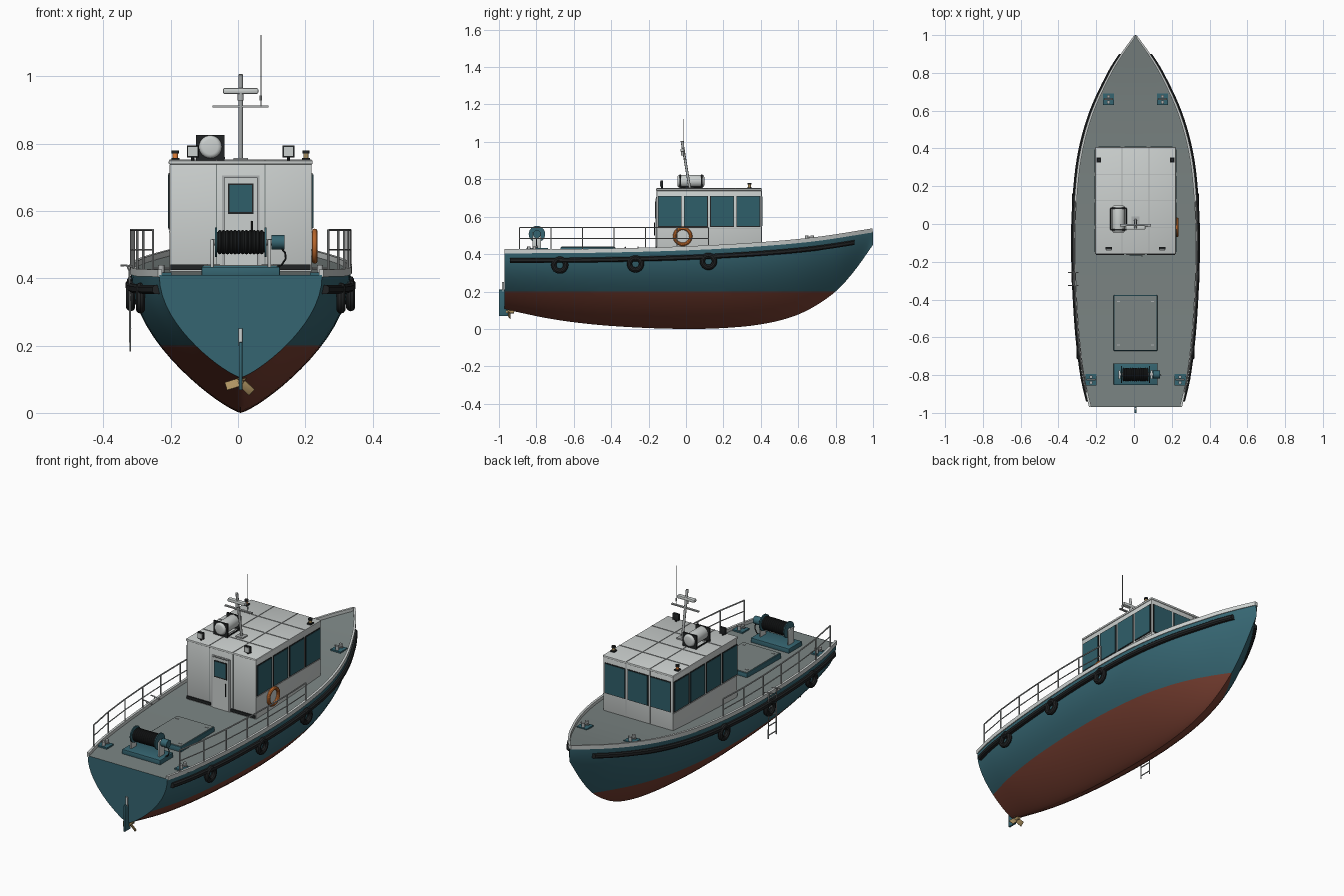
import bpy, bmesh, math
from mathutils import Vector, Matrix

if "Cube" in bpy.data.objects:
    bpy.data.objects.remove(bpy.data.objects["Cube"])

def material(name, rgb):
    m = bpy.data.materials.new(name)
    m.diffuse_color = (*rgb, 1)
    m.use_nodes = True
    m.node_tree.nodes["Principled BSDF"].inputs["Base Color"].default_value = m.diffuse_color
    return m

TEAL = material("teal paint", (.036, .13, .165))
RED = material("bottom red", (.19, .05, .031))
DECK = material("deck grey", (.2, .235, .23))
WHITE = material("cabin white", (.6, .63, .62))
BLACK = material("black rubber", (.015, .017, .018))
GLASS = material("window glass", (.028, .112, .142))
METAL = material("pale metal", (.42, .44, .44))
ORANGE = material("safety orange", (.8, .22, .04))
GOLD = material("propeller bronze", (.42, .29, .12))

# ---------- helpers ----------
def finish(bm, name, *mats, angle=.6):
    me = bpy.data.meshes.new(name)
    bmesh.ops.recalc_face_normals(bm, faces=bm.faces)
    bm.to_mesh(me)
    bm.free()
    for m in mats:
        me.materials.append(m)
    me.shade_smooth()
    me.set_sharp_from_angle(angle=angle)
    ob = bpy.data.objects.new(name, me)
    bpy.context.collection.objects.link(ob)
    return ob

def box(name, lo, hi, mat, bevel=0):
    lo, hi = Vector(lo), Vector(hi)
    lo, hi = Vector(map(min, lo, hi)), Vector(map(max, lo, hi))
    bm = bmesh.new()
    bmesh.ops.create_cube(bm, size=1, matrix=Matrix.Translation((lo + hi) / 2) @ Matrix.Diagonal((*(hi - lo), 1)))
    if bevel:
        bmesh.ops.bevel(bm, geom=bm.edges[:], offset=bevel, segments=2, affect='EDGES', profile=.5)
    return finish(bm, name, mat)

def rod(name, a, b, r, mat, n=12, bevel=0):
    a, b = Vector(a), Vector(b)
    bm = bmesh.new()
    M = Matrix.Translation((a + b) / 2) @ (b - a).to_track_quat('Z', 'Y').to_matrix().to_4x4()
    bmesh.ops.create_cone(bm, cap_ends=True, segments=n, radius1=r, radius2=r, depth=(b - a).length, matrix=M)
    if bevel:
        rim = [e for e in bm.edges if any(len(f.verts) > 4 for f in e.link_faces)]
        bmesh.ops.bevel(bm, geom=rim, offset=bevel, segments=3, affect='EDGES', profile=.5)
    return finish(bm, name, mat)

def tube(name, pts, r, mat):
    cu = bpy.data.curves.new(name, 'CURVE')
    cu.dimensions, cu.bevel_depth, cu.bevel_resolution, cu.use_fill_caps = '3D', r, 1, True
    sp = cu.splines.new('POLY')
    sp.points.add(len(pts) - 1)
    for p, q in zip(sp.points, pts):
        p.co = (*q, 1)
    tmp = bpy.data.objects.new(name + " path", cu)
    bpy.context.collection.objects.link(tmp)
    bm = bmesh.new()
    bm.from_mesh(bpy.data.meshes.new_from_object(tmp.evaluated_get(bpy.context.evaluated_depsgraph_get())))
    bpy.data.objects.remove(tmp)
    return finish(bm, name, mat)

def ring(name, c, R, r, mat):
    """Torus around the x axis."""
    bm = bmesh.new()
    n, k = 32, 10
    v = []
    for i in range(n):
        a = i * math.tau / n
        rad = [(R + r * math.cos(j * math.tau / k), r * math.sin(j * math.tau / k)) for j in range(k)]
        v.append([bm.verts.new((c[0] + h, c[1] + q * math.cos(a), c[2] + q * math.sin(a))) for q, h in rad])
    for i in range(n):
        for j in range(k):
            bm.faces.new((v[i - 1][j - 1], v[i][j - 1], v[i][j], v[i - 1][j]))
    return finish(bm, name, mat)

def spline(pts):
    def slope(i):
        a, b = pts[max(i - 1, 0)], pts[min(i + 1, len(pts) - 1)]
        return (b[1] - a[1]) / (b[0] - a[0])
    def f(y):
        i = max(k for k in range(len(pts) - 1) if k == 0 or pts[k][0] <= y)
        (a, p), (b, q) = pts[i], pts[i + 1]
        h, t = b - a, (y - a) / (b - a)
        return ((2*t**3 - 3*t*t + 1) * p + (t**3 - 2*t*t + t) * h * slope(i)
                + (3*t*t - 2*t**3) * q + (t**3 - t*t) * h * slope(i + 1))
    return f

# ---------- hull lines ----------
keel = spline([(-.97, .105), (-.7, .05), (-.4, .016), (0, 0), (.3, .012), (.5, .045), (.65, .1), (.8, .2), (.9, .31), (1, .45)])
sheer = spline([(-.97, .41), (-.5, .413), (0, .426), (.4, .448), (.7, .476), (1, .522)])
beam = spline([(-.97, .242), (-.8, .28), (-.5, .312), (-.1, .327), (.2, .314), (.4, .286), (.6, .228), (.8, .135), (.9, .074), (1, .002)])

def hull_x(y, z):
    t = min(max((z - keel(y)) / (sheer(y) - keel(y)), 0), 1)
    return beam(y) * math.sin(t * math.pi / 2) ** (.78 + .25 * max(0, y) ** 2)

def stations(a, b, n):
    return [a + (b - a) * (1 - (1 - i / n) ** 1.3) for i in range(n + 1)]

def loft(bm, rows):
    rows = [[bm.verts.new(p) for p in r] for r in rows]
    for a, b in zip(rows, rows[1:]):
        for i in range(len(a) - 1):
            bm.faces.new((a[i], a[i + 1], b[i + 1], b[i]))
    return rows

# hull shell split at the waterline, transom all teal
bm = bmesh.new()
sections = []
for y in stations(-.97, 1, 44):
    half = [keel(y) + (sheer(y) - keel(y)) * (k / 16) ** 1.7 for k in range(17)]
    sections.append([(-hull_x(y, z), y, z) for z in half[:0:-1]] + [(hull_x(y, z), y, z) for z in half])
rows = loft(bm, sections)
bm.faces.new(rows[0])
bmesh.ops.bisect_plane(bm, geom=bm.verts[:] + bm.edges[:] + bm.faces[:], plane_co=(0, 0, .2), plane_no=(0, 0, 1))
for f in bm.faces:
    c = f.calc_center_median()
    f.material_index = int(c.z < .2 and c.y > -.9699)
finish(bm, "hull", TEAL, RED)

# deck
bm = bmesh.new()
loft(bm, [[(k * (beam(y) - .002), y, sheer(y) - .001) for k in (-1, 0, 1)] for y in stations(-.97, .998, 40)])
finish(bm, "deck", DECK)

def side_strip(name, a, b, drop, prof, mat):
    """Closed profile swept along both hull sides."""
    bm = bmesh.new()
    for s in (-1, 1):
        rows = loft(bm, [[(s * max(hull_x(y, sheer(y) - drop) + dx, 0), y, sheer(y) - drop + dz)
                          for dx, dz in prof + prof[:1]] for y in stations(a, b, 40)])
        for r in (rows[0], rows[-1]):
            bm.faces.new(r[:-1])
    bmesh.ops.remove_doubles(bm, verts=bm.verts, dist=1e-5)
    finish(bm, name, mat)

side_strip("gunwale_cap", -.97, .998, 0, [(-.009, -.006), (.004, -.006), (.004, .016), (-.009, .016)], WHITE)
side_strip("rub_rail", -.94, .9, .044, [(-.01, -.013), (.011, -.013), (.018, -.007), (.018, .007), (.011, .013), (-.01, .013)], BLACK)

# tyre fenders, bollards and railings on both sides
for s in (-1, 1):
    for y in (-.675, -.27, .12):
        z = sheer(y) - .07
        ring("tyre_fender", (s * (hull_x(y, z) + .012), y, z), .032, .014, BLACK)
    for x, y in ((.143, .66), (.236, -.825)):
        z = sheer(y) - .001
        box("bollard_base", (s*x - .03, y - .03, z), (s*x + .03, y + .03, z + .008), TEAL)
        for d in (-.015, .015):
            rod("bollard_post", (s*x, y + d, z), (s*x, y + d, z + .03), .009, METAL)
        rod("bollard_bar", (s*x - .024, y, z + .02), (s*x + .024, y, z + .02), .004, METAL, 8)
    posts = [-.89 + i * 1.01 / 6 for i in range(7)]
    foot = lambda y: s * (beam(y) - .001)
    for y in posts:
        rod("rail_post", (foot(y), y, sheer(y)), (foot(y), y, .543), .0035, METAL, 8)
    tube("top_rail", [(foot(y), y, .543) for y in posts], .0038, METAL)
    tube("middle_rail", [(foot(y), y, .484) for y in posts], .0028, METAL)

# cabin
W, Y0, Y1 = .211, -.157, .404
box("cabin", (-W, Y0, .405), (W, Y1, .74), WHITE, .004)
box("roof", (-W - .003, Y0 - .003, .738), (W + .003, Y1 + .003, .75), WHITE, .004)
for x in (-.072, .072):
    box("roof_seam", (x - .002, Y0, .748), (x + .002, Y1, .7525), METAL)
    box("aft_seam", (x - .002, Y0 - .002, .44), (x + .002, Y0 + .001, .738), DECK)
    box("fore_seam", (x - .002, Y1 - .001, .45), (x + .002, Y1 + .002, .738), METAL)
P = (Y1 - Y0) / 4
for i in (1, 2, 3):
    box("roof_seam", (-W, Y0 + i*P - .002, .748), (W, Y0 + i*P + .002, .7525), METAL)
for s in (-1, 1):
    for i in range(4):
        a, b = Y0 + i * P + .006, Y0 + (i + 1) * P - .006
        for name, g, t, m in (("side_window_frame", 0, .003, BLACK), ("side_window", .004, .005, GLASS)):
            box(name, (s*(W - .002), a + g, .545 + g), (s*(W + t), b - g, .712 - g), m)
    box("side_sill", (s*(W - .002), Y0, .536), (s*(W + .002), Y1, .54), METAL)
    box("aft_skirt", (s*.135 - .073, Y0 - .006, .425), (s*.135 + .073, Y0, .44), BLACK)
for i in range(3):
    x = (i - 1) * .138
    for name, g, t, m in (("fore_window_frame", 0, .003, BLACK), ("fore_window", .004, .005, GLASS)):
        box(name, (x - .063 + g, Y1 - .002, .545 + g), (x + .063 - g, Y1 + t, .712 - g), m)

# aft door
box("door_frame", (-.056, Y0 - .003, .41), (.056, Y0, .705), METAL)
box("door_gap", (-.05, Y0 - .004, .41), (.05, Y0, .699), BLACK)
box("door", (-.048, Y0 - .006, .41), (.048, Y0, .697), WHITE)
box("door_window_frame", (-.038, Y0 - .008, .59), (.038, Y0, .682), BLACK)
box("door_window", (-.033, Y0 - .0095, .597), (.033, Y0, .677), GLASS)
rod("door_handle", (.034, Y0 - .012, .5), (.034, Y0 - .012, .57), .003, BLACK, 8)

# lifebuoy
ring("lifebuoy", (W + .009, -.018, .495), .043, .009, ORANGE)

# roof gear: raft canister with square end frames, lights
rod("raft_canister", (-.09, -.046, .79), (-.09, .098, .79), .034, WHITE, 24, bevel=.012)
for y in (-.03, .083):
    box("canister_frame", (-.132, y - .004, .75), (-.048, y + .004, .825), BLACK)
for x in (-.13, -.05):
    rod("canister_rail", (x, -.03, .757), (x, .083, .757), .004, BLACK, 8)
for s, lens in ((-1, ORANGE), (1, GOLD)):
    x = s * .194
    box("lamp_base", (x - .012, .325, .75), (x + .012, .352, .757), BLACK)
    rod("lamp_lens", (x, .339, .757), (x, .339, .771), .008, lens)
    rod("lamp_cap", (x, .339, .771), (x, .339, .78), .011, BLACK)
    x = s * .142
    rod("floodlight_foot", (x, -.128, .75), (x, -.128, .765), .005, BLACK, 8)
    box("floodlight", (x - .018, -.136, .758), (x + .018, -.122, .794), BLACK, .002)
    box("floodlight_lens", (x - .014, -.139, .763), (x + .014, -.135, .789), WHITE)

# mast with crossarm, scanner and aerial
box("mast_base", (-.022, -.002, .75), (.022, .04, .757), METAL)
rod("mast", (0, .02, .755), (0, -.022, 1.005), .007, METAL)
box("crossarm", (-.083, -.012, .907), (.083, 0, .913), METAL)
rod("scanner_pedestal", (0, -.018, .928), (0, -.018, .95), .009, METAL)
box("radar_scanner", (-.053, -.03, .947), (.053, -.006, .965), WHITE, .006)
rod("aerial_foot", (.06, -.012, .928), (.06, -.012, .942), .004, METAL, 8)
rod("aerial", (.06, -.012, .91), (.06, -.012, 1.122), .0014, METAL, 6)

# cargo hatch
box("hatch_coaming", (-.116, -.672, .405), (.116, -.376, .437), TEAL, .004)
box("hatch_lid", (-.11, -.666, .435), (.11, -.382, .4395), DECK)
for x in (-.09, .09):
    for y in (-.64, -.41):
        box("hatch_catch", (x - .009, y - .003, .437), (x + .009, y + .003, .442), METAL)

# winch
box("winch_base", (-.116, -.852, .405), (.116, -.738, .434), TEAL, .003)
rod("winch_axle", (-.085, -.797, .507), (.1, -.797, .507), .01, METAL)
rod("cable_drum", (-.07, -.797, .507), (.07, -.797, .507), .03, BLACK, 24)
for i in range(12):
    ring("cable_turn", (-.062 + i * .0113, -.797, .507), .03, .0062, BLACK)
for s in (-1, 1):
    rod("drum_flange", (s*.071, -.797, .507), (s*.077, -.797, .507), .044, TEAL, 24)
    box("winch_leg", (s*.085 - .005, -.82, .428), (s*.085 + .005, -.774, .515), WHITE, .002)
rod("winch_motor", (.092, -.797, .507), (.13, -.797, .507), .021, TEAL, 16)
tube("motor_cable", [(.12, -.797, .49), (.132, -.8, .475), (.134, -.8, .458), (.122, -.797, .44), (.105, -.795, .43)], .003, BLACK)

# boarding ladder on the left side
for y in (-.325, -.257):
    tube("ladder_side", [(-.357, y, .438), (-.338, y, .438), (-.33, y, .42), (-.328, y, .182)], .0032, METAL)
    rod("ladder_hook", (-.342, y, .438), (-.302, y, .43), .003, METAL, 8)
for i in range(5):
    rod("ladder_rung", (-.328, -.325, .2 + i * .05), (-.328, -.257, .2 + i * .05), .003, METAL, 8)

# rudder and propeller
box("rudder", (-.005, -1, .068), (.005, -.95, .21), TEAL, .002)
rod("rudder_stock", (0, -.978, .2), (0, -.978, .25), .006, WHITE)
rod("propeller_hub", (0, -.962, .092), (0, -.92, .092), .009, GOLD)
for a in (77, 197, 317):
    blade = box("propeller_blade", (.006, -.002, -.014), (.046, .002, .014), GOLD, .0015)
    blade.matrix_world = (Matrix.Translation((0, -.945, .092)) @ Matrix.Rotation(math.radians(-a), 4, 'Y')
                          @ Matrix.Rotation(.5, 4, 'X'))

# centre the whole boat across its width
for ob in bpy.data.objects:
    ob.matrix_world = Matrix.Translation((.008, 0, 0)) @ ob.matrix_basis
